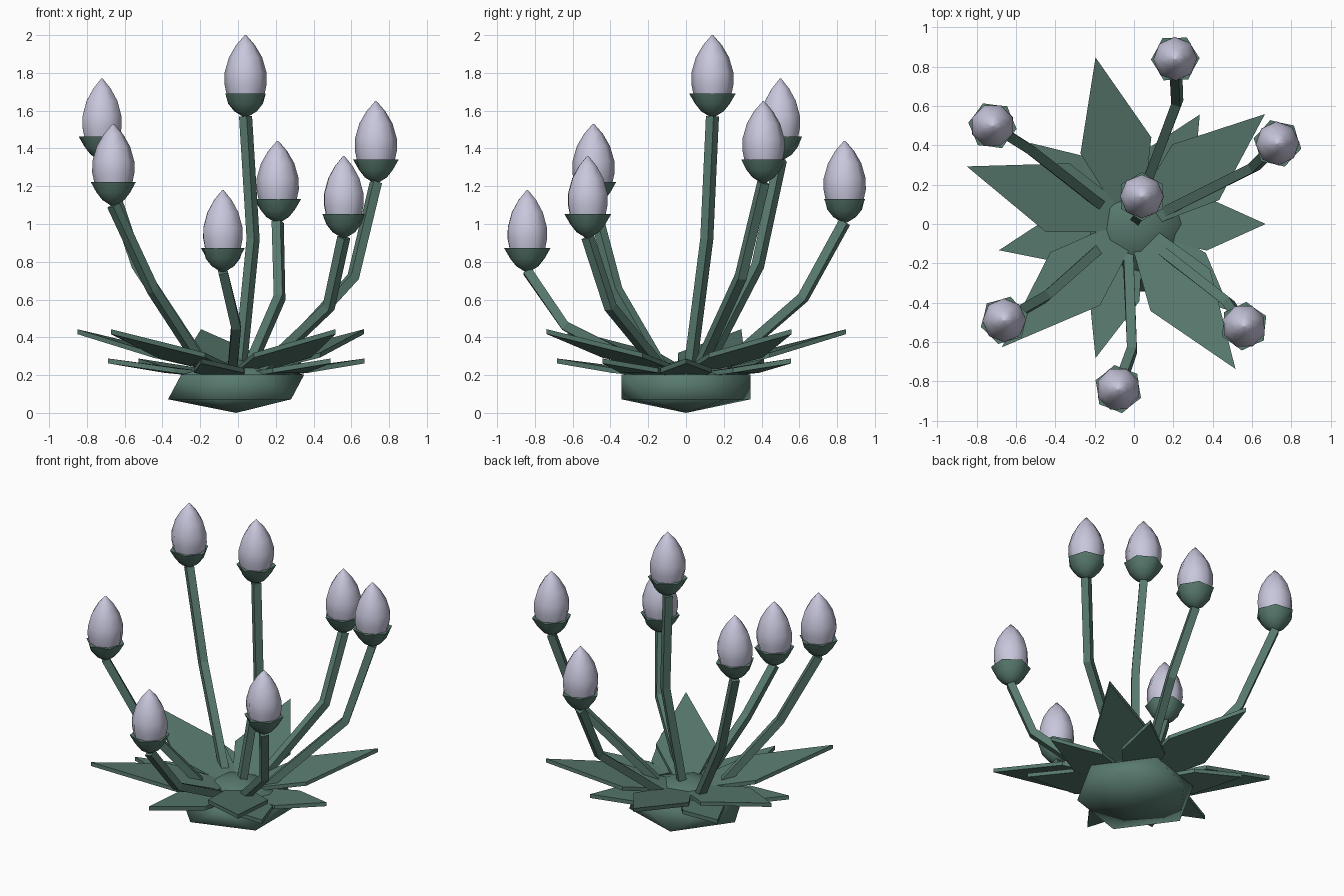
import bpy, bmesh, math
from mathutils import Vector, Matrix

if "Cube" in bpy.data.objects:
    bpy.data.objects.remove(bpy.data.objects["Cube"])


def material(name, rgb):
    m = bpy.data.materials.new(name)
    m.diffuse_color = (*rgb, 1)
    m.use_nodes = True
    m.node_tree.nodes["Principled BSDF"].inputs["Base Color"].default_value = m.diffuse_color
    return m


GREEN = material("leaf green", (0.098, 0.195, 0.158))
LILAC = material("pale lilac", (0.58, 0.57, 0.72))


def finish(bm, name, mat, smooth=None):
    bmesh.ops.recalc_face_normals(bm, faces=bm.faces)
    me = bpy.data.meshes.new(name)
    bm.to_mesh(me)
    bm.free()
    me.materials.append(mat)
    ob = bpy.data.objects.new(name, me)
    bpy.context.collection.objects.link(ob)
    if smooth:
        bpy.context.view_layer.objects.active = ob
        ob.select_set(True)
        bpy.ops.object.shade_smooth_by_angle(angle=math.radians(smooth))
        ob.select_set(False)
    return ob


def skin_rings(bm, rings):
    """Join equal rings of points into a closed tube."""
    rings = [[bm.verts.new(p) for p in r] for r in rings]
    n = len(rings[0])
    for a, b in zip(rings, rings[1:]):
        for i in range(n):
            j = (i + 1) % n
            bm.faces.new((a[i], a[j], b[j], b[i]))
    bm.faces.new(rings[0])
    bm.faces.new(rings[-1])


def lathe(name, mat, centre, profile, sides, turn=0, flare=0, smooth=70):
    """Turned shape; flare pushes alternate points of the last ring outward."""
    rings = []
    for k, (r, z) in enumerate(profile):
        ring = []
        for i in range(sides):
            a = turn + math.tau * i / sides
            rr = r + (flare if k == len(profile) - 1 and i % 2 else 0)
            ring.append((centre[0] + rr * math.cos(a),
                         centre[1] + rr * math.sin(a), centre[2] + z))
        rings.append(ring)
    bm = bmesh.new()
    skin_rings(bm, rings)
    return finish(bm, name, mat, smooth)


# Bulb: squashed icosahedron
bm = bmesh.new()
icosa = [(0, 0, -0.14)]
for radius, z, start in ((0.36, -0.068, 180), (0.36, 0.062, 0)):
    for i in range(5):
        a = math.radians(start + 72 * i)
        icosa.append((radius * math.cos(a), radius * math.sin(a), z))
icosa.append((0, 0, 0.145))
for p in icosa:
    bm.verts.new(Vector(p) + Vector((-0.01, 0, 0.14)))
bmesh.ops.convex_hull(bm, input=bm.verts)
finish(bm, "bulb", GREEN, 85)


# Leaves: thick diamond blades
def leaf(name, angle, length, half_width, widest, z_base, z_mid, z_tip):
    t = 0.026
    outline = [(0.08, 0.07, z_base), (widest, half_width, z_mid),
               (length, 0, z_tip), (widest, -half_width, z_mid),
               (0.08, -0.07, z_base)]
    bm = bmesh.new()
    skin_rings(bm, [[(x, y, z + dz) for x, y, z in outline] for dz in (-t / 2, t / 2)])
    bm.transform(Matrix.Rotation(math.radians(angle), 4, 'Z'))
    finish(bm, name, GREEN)


for angle, length in ((40, 0.87), (103, 0.87), (161, 0.90), (223, 0.92), (305, 0.90)):
    leaf("large_leaf", angle, length, 0.185, 0.41, 0.225, 0.305, 0.43)
for angle, length in ((0, 0.67), (59, 0.65), (142, 0.67), (191, 0.70), (254, 0.71), (318, 0.66)):
    leaf("small_leaf", angle, length, 0.135, 0.37, 0.195, 0.225, 0.275)


# Stems: bent four-sided rods
def stem(points, r=0.033):
    pts = [Vector(p) for p in points]
    out = Vector((pts[1].x, pts[1].y, 0)).normalized()
    rings = []
    for i, p in enumerate(pts):
        d = (pts[min(i + 1, 2)] - pts[max(i - 1, 0)]).normalized()
        side = d.cross(out).normalized()
        up = side.cross(d)
        rings.append([p + (side * sx + up * sy) * r * 0.75
                      for sx, sy in ((1, 1), (-1, 1), (-1, -1), (1, -1))])
    bm = bmesh.new()
    skin_rings(bm, rings)
    finish(bm, "stem", GREEN)


# Each flower: stem base, bend, stem top
flowers = [
    ((0.01, 0.02, 0.22), (0.08, 0.11, 0.92), (0.04, 0.14, 1.57)),
    ((-0.16, 0.09, 0.22), (-0.53, 0.38, 0.78), (-0.72, 0.50, 1.34)),
    ((-0.17, -0.12, 0.22), (-0.45, -0.37, 0.65), (-0.66, -0.49, 1.10)),
    ((-0.03, -0.16, 0.22), (-0.01, -0.64, 0.46), (-0.08, -0.84, 0.75)),
    ((0.05, 0.17, 0.22), (0.22, 0.62, 0.61), (0.21, 0.84, 1.01)),
    ((0.12, -0.12, 0.22), (0.48, -0.40, 0.56), (0.56, -0.52, 0.93)),
    ((0.15, 0.06, 0.22), (0.61, 0.29, 0.72), (0.73, 0.41, 1.22)),
]
CUP = [(0.012, 0), (0.06, 0.03), (0.092, 0.07), (0.106, 0.125)]
BUD = [(0.10, 0.118), (0.112, 0.175), (0.111, 0.235), (0.088, 0.315),
       (0.05, 0.38), (0.004, 0.433)]
for i, (base, bend, top) in enumerate(flowers):
    stem((base, bend, top))
    c = (top[0], top[1], top[2] - 0.003)
    lathe("bud_cup", GREEN, c, CUP, 12, i * 0.4, 0.018, 60)
    lathe("flower_bud", LILAC, c, BUD, 8, i * 0.4, 0, 60)
